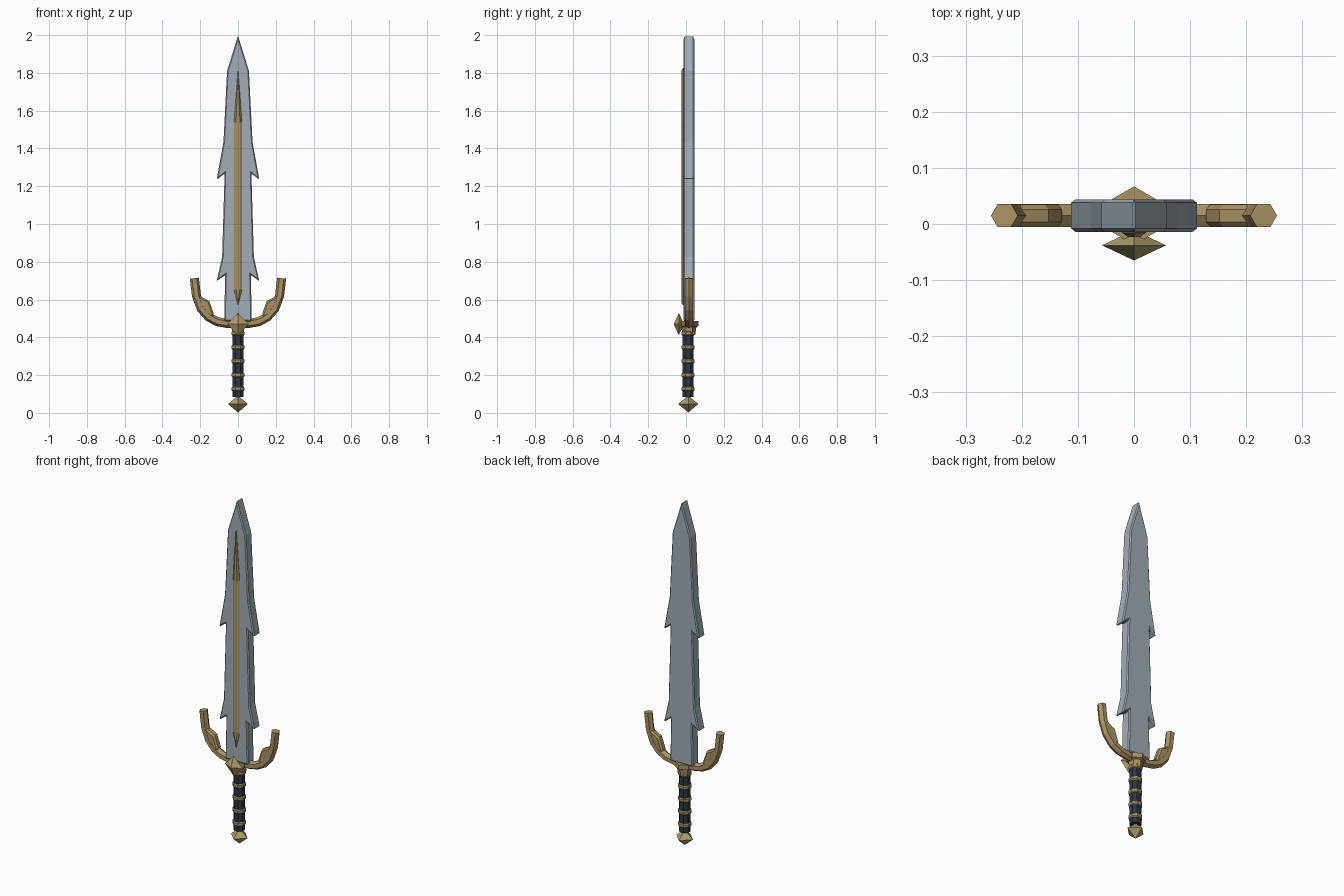
import bpy, bmesh, math
from mathutils import Vector

if "Cube" in bpy.data.objects:
    bpy.data.objects.remove(bpy.data.objects["Cube"])

YC = 0.015  # middle plane of the sword


def mat(name, rgb):
    m = bpy.data.materials.new(name)
    m.diffuse_color = (*rgb, 1)
    m.use_nodes = True
    m.node_tree.nodes["Principled BSDF"].inputs["Base Color"].default_value = m.diffuse_color
    return m


STEEL = mat("steel", (0.36, 0.42, 0.47))
GOLD = mat("gold", (0.40, 0.29, 0.13))
GEM = mat("pale_gold", (0.42, 0.34, 0.15))
GRIP = mat("dark_grip", (0.025, 0.04, 0.06))


def finish(name, bm, material, mirror=False, bevel=0):
    bmesh.ops.recalc_face_normals(bm, faces=bm.faces)
    me = bpy.data.meshes.new(name)
    bm.to_mesh(me)
    bm.free()
    ob = bpy.data.objects.new(name, me)
    bpy.context.collection.objects.link(ob)
    me.materials.append(material)
    if bevel:
        b = ob.modifiers.new("bevel", "BEVEL")
        b.width, b.segments, b.limit_method = bevel, 1, "ANGLE"
        b.angle_limit = math.radians(50)
    if mirror:
        ob.modifiers.new("mirror", "MIRROR")
    return ob


def loft(name, rings, material, caps=(True, True), **kw):
    """Skin a list of equal-length vertex rings."""
    bm = bmesh.new()
    vs = [[bm.verts.new(p) for p in r] for r in rings]
    n = len(vs[0])
    for a, b in zip(vs, vs[1:]):
        for i in range(n):
            j = (i + 1) % n
            bm.faces.new((a[i], a[j], b[j], b[i]))
    for use, r in zip(caps, (vs[0], vs[-1])):
        if use:
            bm.faces.new(r)
    bmesh.ops.remove_doubles(bm, verts=bm.verts, dist=1e-5)
    return finish(name, bm, material, **kw)


def symmetric(half):
    """Complete a right-hand outline to a closed loop, skipping axis points."""
    return half + [(-x, z) for x, z in reversed(half) if x > 0]


def slab(name, outline, y0, y1, material, **kw):
    return loft(name, [[(x, y, z) for x, z in outline] for y in (y0, y1)], material, **kw)


def lathe(name, profile, sides, material, turn=0, y=YC):
    rings = [[(r * math.cos(turn + 2 * math.pi * i / sides),
               y + r * math.sin(turn + 2 * math.pi * i / sides), z)
              for i in range(sides)] for r, z in profile]
    return loft(name, rings, material)


def octahedron(name, centre, radii):
    bm = bmesh.new()
    c = Vector(centre)
    px, nx, py, ny, pz, nz = [bm.verts.new(c + Vector(a) * 1) for a in (
        (radii[0], 0, 0), (-radii[0], 0, 0), (0, radii[1], 0),
        (0, -radii[1], 0), (0, 0, radii[2]), (0, 0, -radii[2]))]
    for a in (px, nx):
        for b in (py, ny):
            for d in (pz, nz):
                bm.faces.new((a, b, d))
    return finish(name, bm, GEM)


# Barbed blade
half_blade = [(0, 1.998), (0.058, 1.81), (0.077, 1.434), (0.113, 1.235), (0.071, 1.267),
              (0.084, 0.825), (0.113, 0.697), (0.068, 0.73), (0.073, 0.485)]
slab("blade", symmetric(half_blade), YC - 0.029, YC + 0.029, STEEL, bevel=0.006)

# Raised inlay on the front of the blade
half_inlay = [(0, 1.825), (0.021, 1.54), (0.021, 0.65), (0, 0.57)]
outline = symmetric(half_inlay)
loft("blade_inlay", [[(x, -0.01, z) for x, z in outline],
                     [(x, -0.016, z) for x, z in outline],
                     [(x * 0.5, -0.023, 1.2 + (z - 1.2) * 0.985) for x, z in outline]], GOLD)

# Curved guard arms with hexagonal section
path = [Vector(p) for p in ((0, 0.472), (0.06, 0.474), (0.11, 0.483), (0.155, 0.507),
                            (0.195, 0.552), (0.22, 0.62), (0.231, 0.713))]
rings = []
for i, p in enumerate(path):
    t = (path[min(i + 1, len(path) - 1)] - path[max(i - 1, 0)]).normalized()
    if i == 0:
        t = Vector((1, 0))
    n = Vector((t.y, -t.x))
    ring = []
    for k in range(6):
        a = k * math.pi / 3
        q = p + n * 0.024 * math.cos(a)
        ring.append((q.x, YC + 0.024 * math.sin(a), q.y))
    rings.append(ring)
loft("guard_arms", rings, GOLD, caps=(False, True), mirror=True)

# Thorns inside the guard arms
thorn = [(0.125, 0.515), (0.152, 0.592), (0.208, 0.622), (0.216, 0.6), (0.19, 0.545), (0.15, 0.505)]
slab("guard_thorns", thorn, YC - 0.02, YC + 0.02, GOLD, mirror=True, bevel=0.009)

# Hexagonal collar between guard and grip
lathe("guard_collar", [(0.034, 0.415), (0.04, 0.455), (0.052, 0.46), (0.052, 0.487)],
      6, GOLD, math.pi / 2)

# Front jewel and pommel
octahedron("guard_jewel", (0, -0.038, 0.47), (0.057, 0.027, 0.059))
octahedron("pommel", (0, 0.012, 0.047), (0.053, 0.053, 0.045))

# Grip and its bands
lathe("grip", [(0.032, 0.085), (0.032, 0.43)], 8, GRIP, math.pi / 8, 0.011)
for i in range(5):
    z = 0.127 + i * 0.0735
    lathe(f"grip_band_{i + 1}", [(0.03, z - 0.014), (0.037, z - 0.007),
                                 (0.037, z + 0.007), (0.03, z + 0.014)],
          8, GOLD, math.pi / 8, 0.011)
